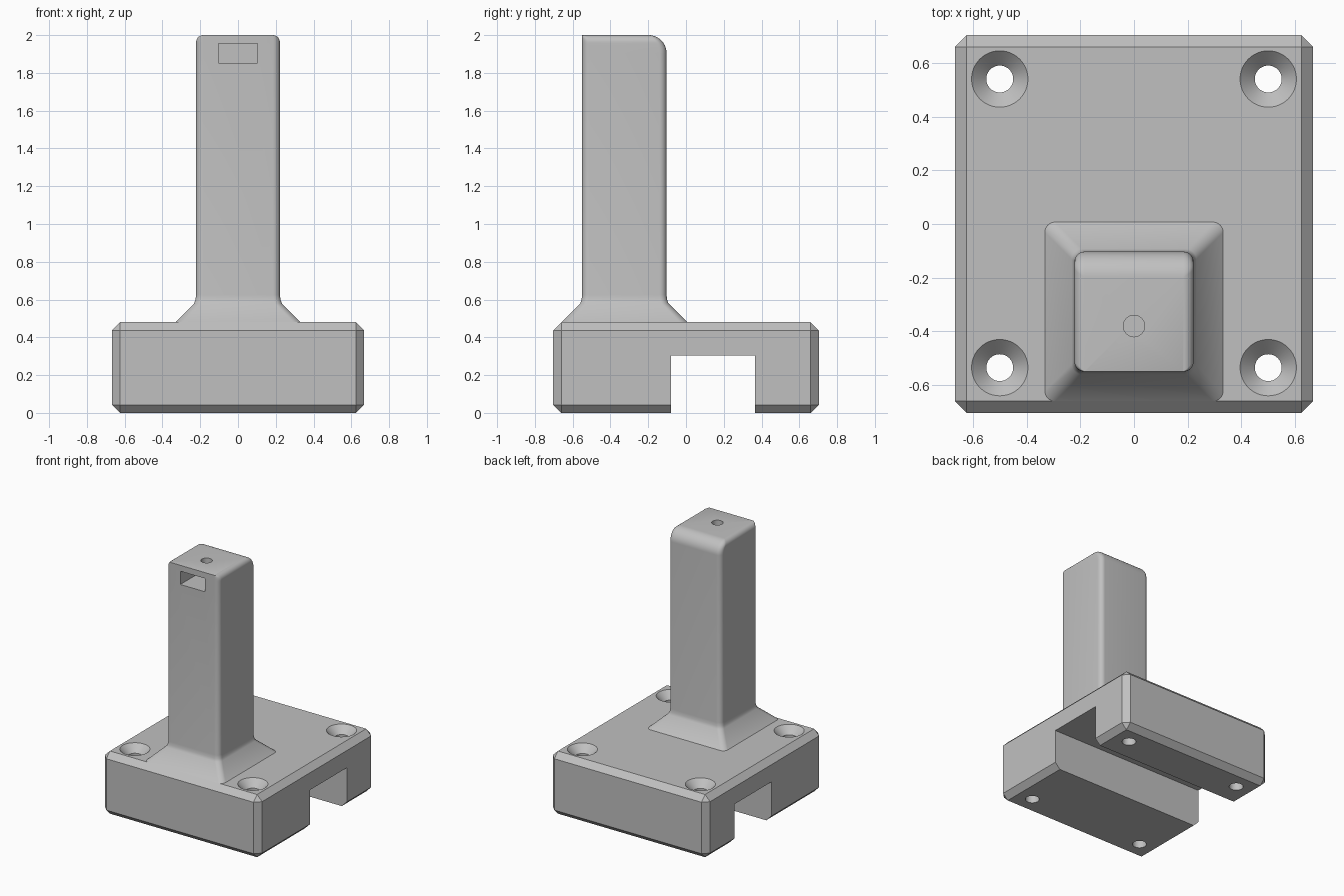
import bpy, bmesh
from math import sin, cos, pi, sqrt

old = bpy.data.objects.get("Cube")
if old:
    bpy.data.objects.remove(old, do_unlink=True)

grey = bpy.data.materials.new("plain grey")
grey.use_nodes = True
grey.diffuse_color = (0.53, 0.53, 0.53, 1)
grey.node_tree.nodes["Principled BSDF"].inputs["Base Color"].default_value = grey.diffuse_color


def finish(name, bm):
    bmesh.ops.recalc_face_normals(bm, faces=bm.faces)
    mesh = bpy.data.meshes.new(name)
    bm.to_mesh(mesh)
    bm.free()
    mesh.materials.append(grey)
    obj = bpy.data.objects.new(name, mesh)
    bpy.context.collection.objects.link(obj)
    return obj


def loft(name, rings):
    """Closed solid skinned through rings of equal point count."""
    bm = bmesh.new()
    loops = [[bm.verts.new(p) for p in ring] for ring in rings]
    n = len(loops[0])
    for a, b in zip(loops, loops[1:]):
        for i in range(n):
            j = (i + 1) % n
            bm.faces.new((a[i], a[j], b[j], b[i]))
    bm.faces.new(loops[0][::-1])
    bm.faces.new(loops[-1])
    return finish(name, bm)


def box(name, x0, x1, y0, y1, z0, z1, chamfer=0):
    bm = bmesh.new()
    bmesh.ops.create_cube(bm, size=1)
    for v in bm.verts:
        v.co = (x1 if v.co.x > 0 else x0, y1 if v.co.y > 0 else y0, z1 if v.co.z > 0 else z0)
    if chamfer:
        bmesh.ops.bevel(bm, geom=bm.edges[:], offset=chamfer, segments=1, affect='EDGES')
    return finish(name, bm)


def circle(x, y, z, r, n=48):
    return [(x + r * cos(2 * pi * i / n), y + r * sin(2 * pi * i / n), z) for i in range(n)]


def rounded_rect(half_x, y0, y1, z, r_front, r_back, steps=8):
    corners = [(half_x, y1, r_back, 0), (-half_x, y1, r_back, 1),
               (-half_x, y0, r_front, 2), (half_x, y0, r_front, 3)]
    pts = []
    for x, y, r, quarter in corners:
        cx = x - r if x > 0 else x + r
        cy = y - r if y == y1 else y + r
        for k in range(steps + 1):
            a = (quarter + k / steps) * pi / 2
            pts.append((cx + r * cos(a), cy + r * sin(a), z))
    return pts


def cut(obj, cutters):
    bpy.context.view_layer.objects.active = obj
    for c in cutters:
        mod = obj.modifiers.new("cut", 'BOOLEAN')
        mod.operation = 'DIFFERENCE'
        mod.solver = 'EXACT'
        mod.object = c
        bpy.ops.object.modifier_apply(modifier=mod.name)
        bpy.data.objects.remove(c, do_unlink=True)


def smooth(obj):
    bpy.ops.object.select_all(action='DESELECT')
    obj.select_set(True)
    bpy.context.view_layer.objects.active = obj
    bpy.ops.object.shade_smooth_by_angle(angle=pi / 6)


# Chamfered base block with a cross channel and four countersunk holes
TOP = 0.48
base = box("base", -0.667, 0.667, -0.703, 0.703, 0, TOP, chamfer=0.043)
cutters = [box("channel_cutter", -1, 1, -0.08, 0.365, -0.2, 0.305)]
for x in (-0.5, 0.5):
    for y in (-0.535, 0.54):
        cutters.append(loft("screw_cutter", [
            circle(x, y, -0.1, 0.05), circle(x, y, TOP - 0.055, 0.05),
            circle(x, y, TOP + 0.02, 0.125)]))
cut(base, cutters)
smooth(base)

# Post: flared foot, straight shaft, rounded sides and back at the top
HALF, FRONT, BACK, R, R_BACK = 0.222, -0.55, -0.103, 0.038, 0.095
rings = []
for z, off in ((0.47, 0.11), (TOP, 0.11), (0.58, 0.01), (0.6, 0.003), (0.625, 0)):
    rings.append(rounded_rect(HALF + off, FRONT - off, BACK + off, z, R, R))


def inset(z, r):
    d = max(0, z - (2 - r))
    return r - sqrt(max(0, r * r - d * d))


for k in range(15):
    z = 2 - R_BACK * (1 - sin(k / 14 * pi / 2))
    side, back = inset(z, R), inset(z, R_BACK)
    r = max(R - side, 0.002)
    rings.append(rounded_rect(HALF - side, FRONT, BACK - back, z, r, r))
post = loft("post", rings)

# Nut pocket in the front of the post and a screw hole down into it
cut(post, [box("pocket_cutter", -0.104, 0.104, -0.7, -0.28, 1.853, 1.955),
           loft("top_hole_cutter", [circle(0, -0.38, 1.9, 0.04), circle(0, -0.38, 2.1, 0.04)])])
smooth(post)
